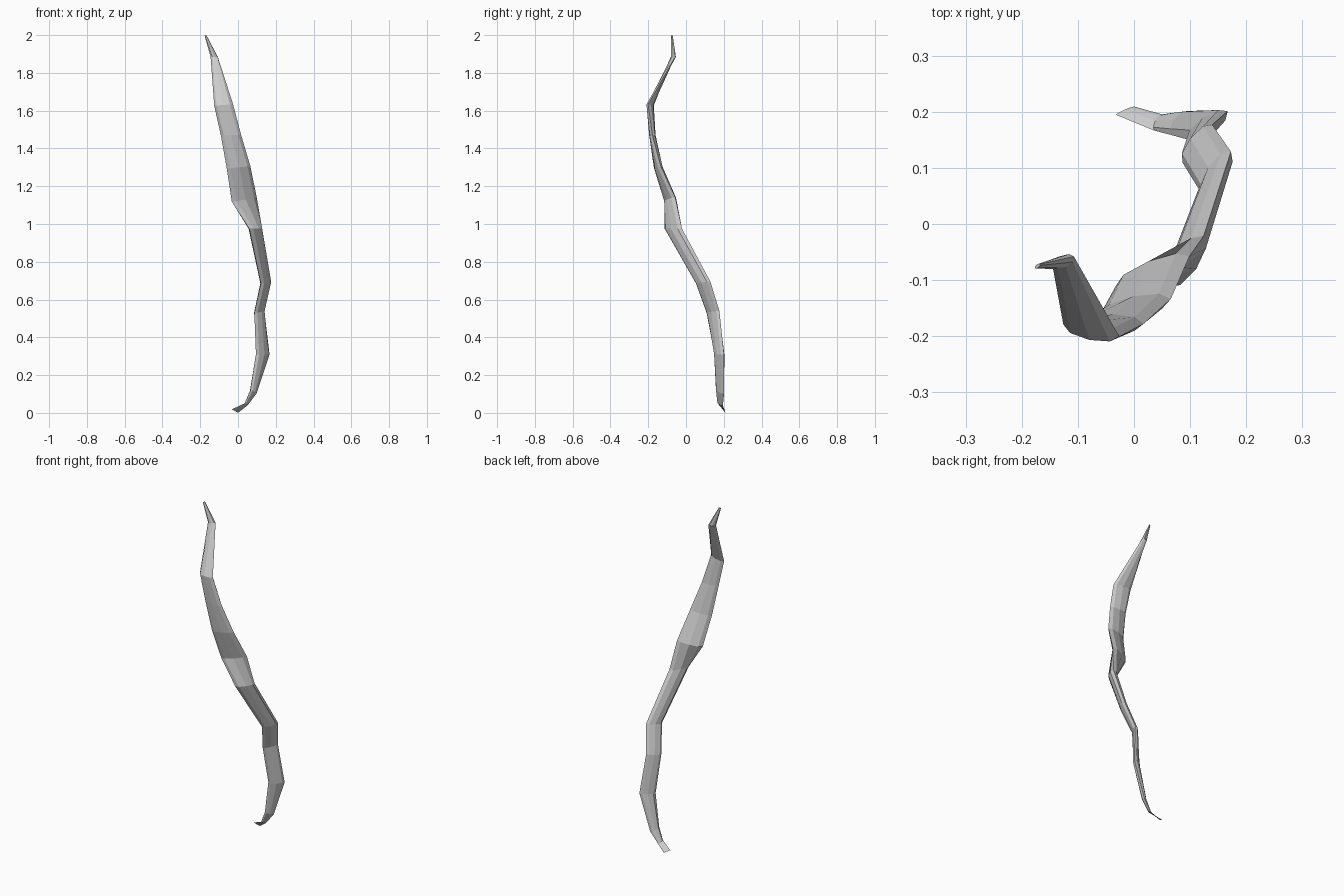
import bpy, bmesh
from math import sin, cos, pi, radians

SIDES = 8
# stations: x, y, z, half width, half thickness, angle (deg), height tilt along the width
STATIONS = [
    (-0.016, 0.202, 0.010, 0.018, 0.002, 24, -0.009),
    (0.043, 0.181, 0.045, 0.016, 0.006, 65, -0.006),
    (0.081, 0.180, 0.110, 0.026, 0.012, 55, -0.010),
    (0.131, 0.176, 0.310, 0.044, 0.016, 35, 0.0),
    (0.113, 0.143, 0.535, 0.043, 0.016, 52, 0.005),
    (0.147, 0.091, 0.690, 0.046, 0.018, 56, 0.005),
    (0.092, -0.067, 0.975, 0.056, 0.023, 55, 0.0),
    (0.033, -0.084, 1.130, 0.071, 0.019, 22, 0.012),
    (0.003, -0.147, 1.300, 0.064, 0.019, 12, 0.006),
    (-0.037, -0.178, 1.470, 0.054, 0.017, 0, 0.0),
    (-0.076, -0.190, 1.630, 0.051, 0.017, -12, 0.004),
    (-0.126, -0.067, 1.885, 0.021, 0.011, 25, 0.0),
    (-0.172, -0.075, 1.998, 0.006, 0.003, 40, 0.002),
]

# twisting, flattened strand lofted through the stations
bm = bmesh.new()
rings = []
for x, y, z, a, b, ang, tilt in STATIONS:
    c, s = cos(radians(ang)), sin(radians(ang))
    ring = []
    for i in range(SIDES):
        t = 2 * pi * i / SIDES
        u, v = a * cos(t), b * sin(t)
        ring.append(bm.verts.new((x + u * c - v * s, y + u * s + v * c, z + tilt * cos(t))))
    rings.append(ring)
for lo, hi in zip(rings, rings[1:]):
    for i in range(SIDES):
        j = (i + 1) % SIDES
        bm.faces.new((lo[i], lo[j], hi[j], hi[i]))

# end caps
bm.faces.new(rings[0][::-1])
bm.faces.new(rings[-1])
bmesh.ops.recalc_face_normals(bm, faces=bm.faces)

mesh = bpy.data.meshes.new("twisted_strand")
bm.to_mesh(mesh)
bm.free()
strand = bpy.data.objects.new("twisted_strand", mesh)
bpy.context.collection.objects.link(strand)
